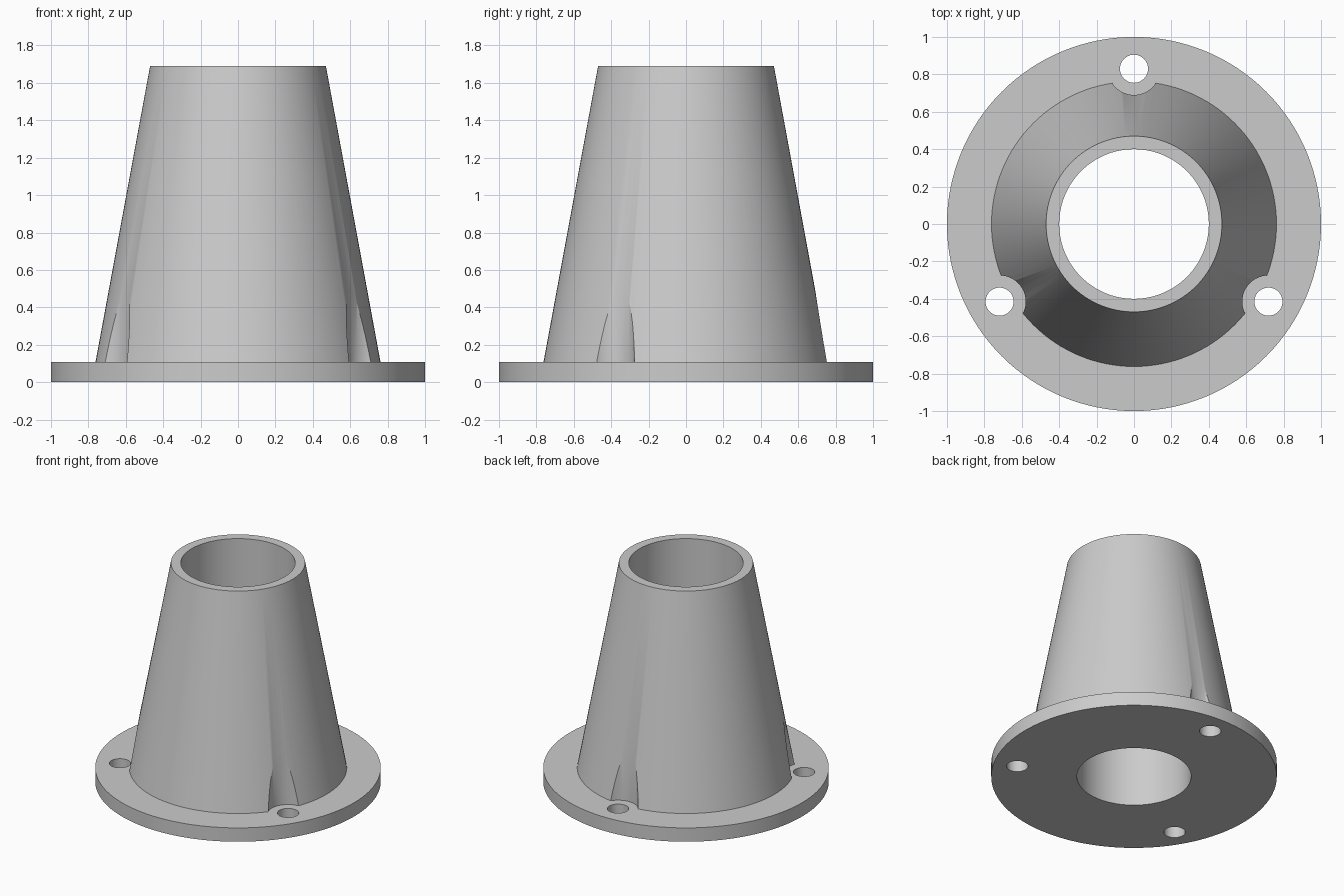
import bpy, bmesh, math
from mathutils import Vector

cube = bpy.data.objects.get("Cube")
if cube:
    bpy.data.objects.remove(cube, do_unlink=True)

FLANGE_TOP, HEIGHT = 0.107, 1.69
BOLT_CIRCLE = 0.83

grey = bpy.data.materials.new("plain grey")
grey.use_nodes = True
colour = (0.6, 0.6, 0.6, 1)
grey.diffuse_color = colour
grey.node_tree.nodes["Principled BSDF"].inputs["Base Color"].default_value = colour


def revolve(name, profile, steps, closed):
    """Turn a list of (radius, height) points around z into a solid."""
    bm = bmesh.new()
    verts = [bm.verts.new((r, 0, z)) for r, z in profile]
    pairs = list(zip(verts, verts[1:]))
    if closed:
        pairs.append((verts[-1], verts[0]))
    edges = [bm.edges.new(p) for p in pairs]
    bmesh.ops.spin(bm, geom=verts + edges, cent=(0, 0, 0), axis=(0, 0, 1),
                   angle=math.tau, steps=steps, use_duplicate=False)
    bmesh.ops.remove_doubles(bm, verts=bm.verts, dist=1e-5)
    bmesh.ops.recalc_face_normals(bm, faces=bm.faces)
    mesh = bpy.data.meshes.new(name)
    bm.to_mesh(mesh)
    bm.free()
    mesh.materials.append(grey)
    obj = bpy.data.objects.new(name, mesh)
    bpy.context.collection.objects.link(obj)
    return obj


# Flange and tapered sleeve with a straight bore
body = revolve("flanged_sleeve", [
    (0.4, 0), (1, 0), (1, FLANGE_TOP), (0.762, FLANGE_TOP),
    (0.47, HEIGHT), (0.4, HEIGHT)], 128, True)

# Three bolt holes, each with a clearance pocket cut into the sleeve
bpy.context.view_layer.objects.active = body
body.select_set(True)
for i in range(3):
    cutter = revolve("bolt_cutter", [
        (0, -0.1), (0.075, -0.1), (0.075, FLANGE_TOP),
        (0.14, FLANGE_TOP), (0.14, 0.8), (0, 0.8)], 48, False)
    angle = math.radians(90 + 120 * i)
    cutter.location = BOLT_CIRCLE * Vector((math.cos(angle), math.sin(angle), 0))
    cutter.hide_render = True
    bpy.context.view_layer.update()
    mod = body.modifiers.new("bolt_hole", "BOOLEAN")
    mod.operation = "DIFFERENCE"
    mod.solver = "EXACT"
    mod.object = cutter
    bpy.ops.object.modifier_apply(modifier=mod.name)
    bpy.data.objects.remove(cutter, do_unlink=True)

bpy.ops.object.shade_smooth_by_angle(angle=math.radians(30))
